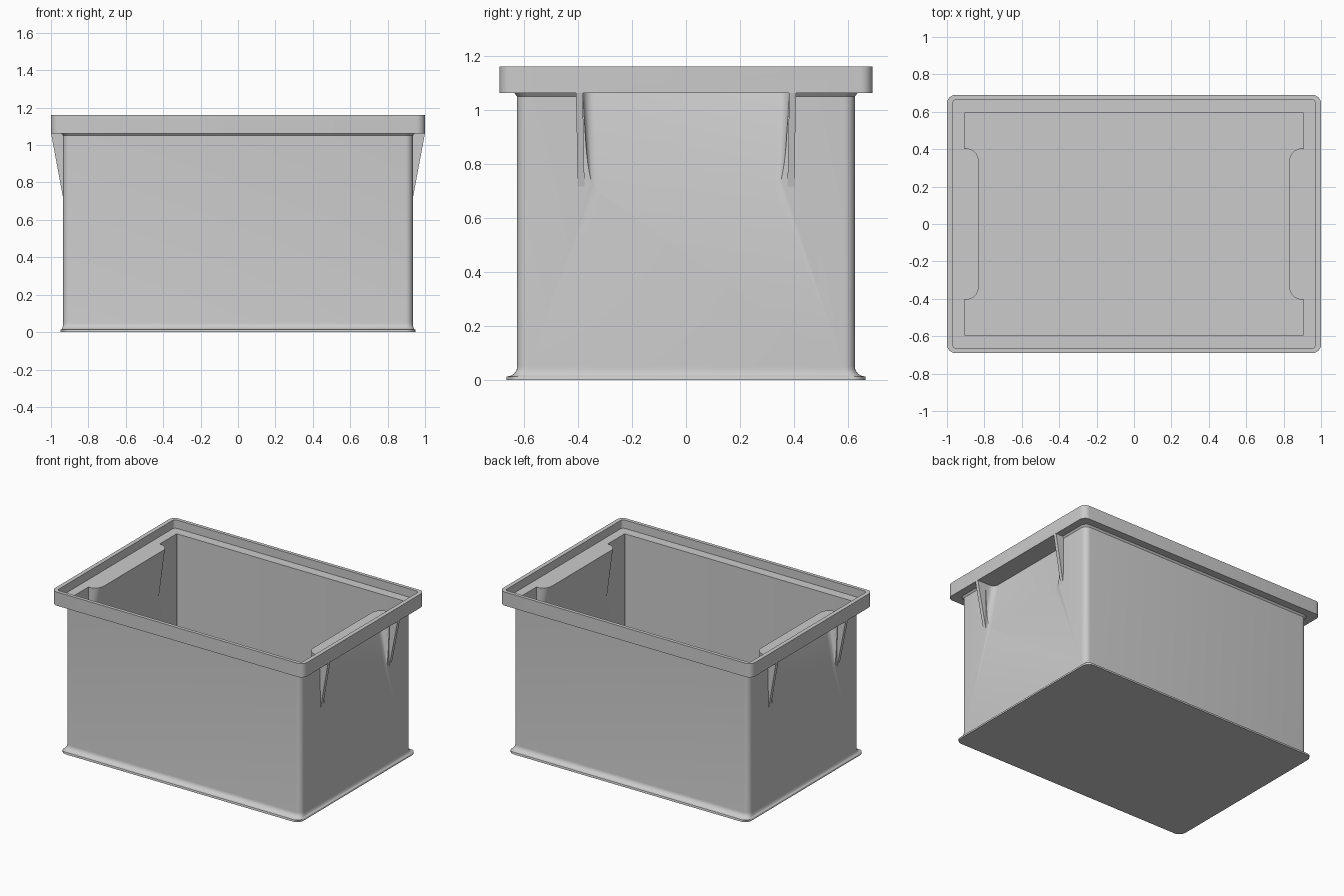
import bpy, bmesh, math

cube = bpy.data.objects.get("Cube")
if cube:
    bpy.data.objects.remove(cube, do_unlink=True)

# Single plastic colour
GREY = (0.6, 0.6, 0.6, 1)
mat = bpy.data.materials.new("grey_plastic")
mat.use_nodes = True
mat.diffuse_color = GREY
mat.node_tree.nodes["Principled BSDF"].inputs["Base Color"].default_value = GREY


def rounded_rect(hx, hy, r, seg=6):
    """Counter-clockwise outline of a rectangle with rounded corners."""
    pts = []
    for k, (sx, sy) in enumerate([(1, 1), (-1, 1), (-1, -1), (1, -1)]):
        for i in range(seg + 1):
            a = math.pi / 2 * (k + i / seg)
            pts.append((sx * (hx - r) + r * math.cos(a), sy * (hy - r) + r * math.sin(a)))
    return pts


def pocket(tip, back, w, r, seg=8):
    """Outline of a block whose two corners at x = tip are rounded."""
    pts = [(back, w)]
    for i in range(seg + 1):
        a = math.pi / 2 * (1 + i / seg)
        pts.append((tip + r + r * math.cos(a), w - r + r * math.sin(a)))
    return pts + [(x, -y) for x, y in reversed(pts)]


def loft(name, rings, side=1):
    """Skin a stack of (outline, z) rings and cap both ends."""
    bm = bmesh.new()
    loops = [[bm.verts.new((side * x, y, z)) for x, y in ring] for ring, z in rings]
    for a, b in zip(loops, loops[1:]):
        n = len(a)
        for i in range(n):
            j = (i + 1) % n
            bm.faces.new((a[i], a[j], b[j], b[i]))
    bm.faces.new(loops[0])
    bm.faces.new(loops[-1])
    bmesh.ops.recalc_face_normals(bm, faces=bm.faces)
    mesh = bpy.data.meshes.new(name)
    bm.to_mesh(mesh)
    bm.free()
    mesh.materials.append(mat)
    obj = bpy.data.objects.new(name, mesh)
    bpy.context.collection.objects.link(obj)
    return obj


def activate(obj):
    bpy.ops.object.select_all(action='DESELECT')
    obj.select_set(True)
    bpy.context.view_layer.objects.active = obj


def combine(target, tool, operation):
    mod = target.modifiers.new(operation, 'BOOLEAN')
    mod.operation, mod.object, mod.solver = operation, tool, 'EXACT'
    activate(target)
    bpy.ops.object.modifier_apply(modifier=mod.name)
    bpy.data.objects.remove(tool, do_unlink=True)


# Crate: foot flange, fillet, wall, rim, lip, ledge, inner wall, floor
WALL_X, WALL_Y = 0.935, 0.625
rings = [(rounded_rect(0.95, 0.665, 0.05), 0), (rounded_rect(0.95, 0.665, 0.05), 0.012)]
for i in range(7):
    a = math.pi / 2 * i / 6
    f = 1 - math.sin(a)
    rings.append((rounded_rect(WALL_X + 0.013 * f, WALL_Y + 0.038 * f, 0.04),
                  0.014 + 0.036 * (1 - math.cos(a))))
for hx, hy, r, z in [
        (WALL_X, WALL_Y, 0.04, 1.05), (WALL_X + 0.01, WALL_Y + 0.01, 0.045, 1.062),
        (1, 0.69, 0.045, 1.062), (1, 0.69, 0.045, 1.16),
        (0.97, 0.665, 0.02, 1.16), (0.97, 0.665, 0.02, 1.10),
        (0.905, 0.597, 0.004, 1.10), (0.905, 0.597, 0.004, 0.03)]:
    rings.append((rounded_rect(hx, hy, r), z))
crate = loft("crate_body", rings)

for side, label in ((1, "left"), (-1, "right")):
    # Sloping handle bulge inside, matching hand recess outside
    bulge = loft("handle_bulge", [(pocket(0.92, 0.925, 0.40, 0.004), 0.62),
                                  (pocket(0.83, 0.925, 0.405, 0.07), 1.10)], side)
    combine(crate, bulge, 'UNION')
    recess = loft("recess_cutter", [(pocket(0.95, 1.1, 0.355, 0.03), 0.628),
                                    (pocket(0.86, 1.1, 0.382, 0.04), 1.062)], side)
    recess.hide_render = True
    combine(crate, recess, 'DIFFERENCE')

    # Tapered ribs beside the recess
    for s, end in ((1, "back"), (-1, "front")):
        low = [(0.915, s * 0.375), (0.93, s * 0.375), (0.93, s * 0.4), (0.915, s * 0.4)]
        top = [(0.915, s * 0.382), (1, s * 0.382), (1, s * 0.407), (0.915, s * 0.407)]
        rib = loft(f"{label}_{end}_handle_rib", [(low, 0.69), (top, 1.066)], side)

activate(crate)
bpy.ops.object.shade_smooth_by_angle(angle=math.radians(35))
